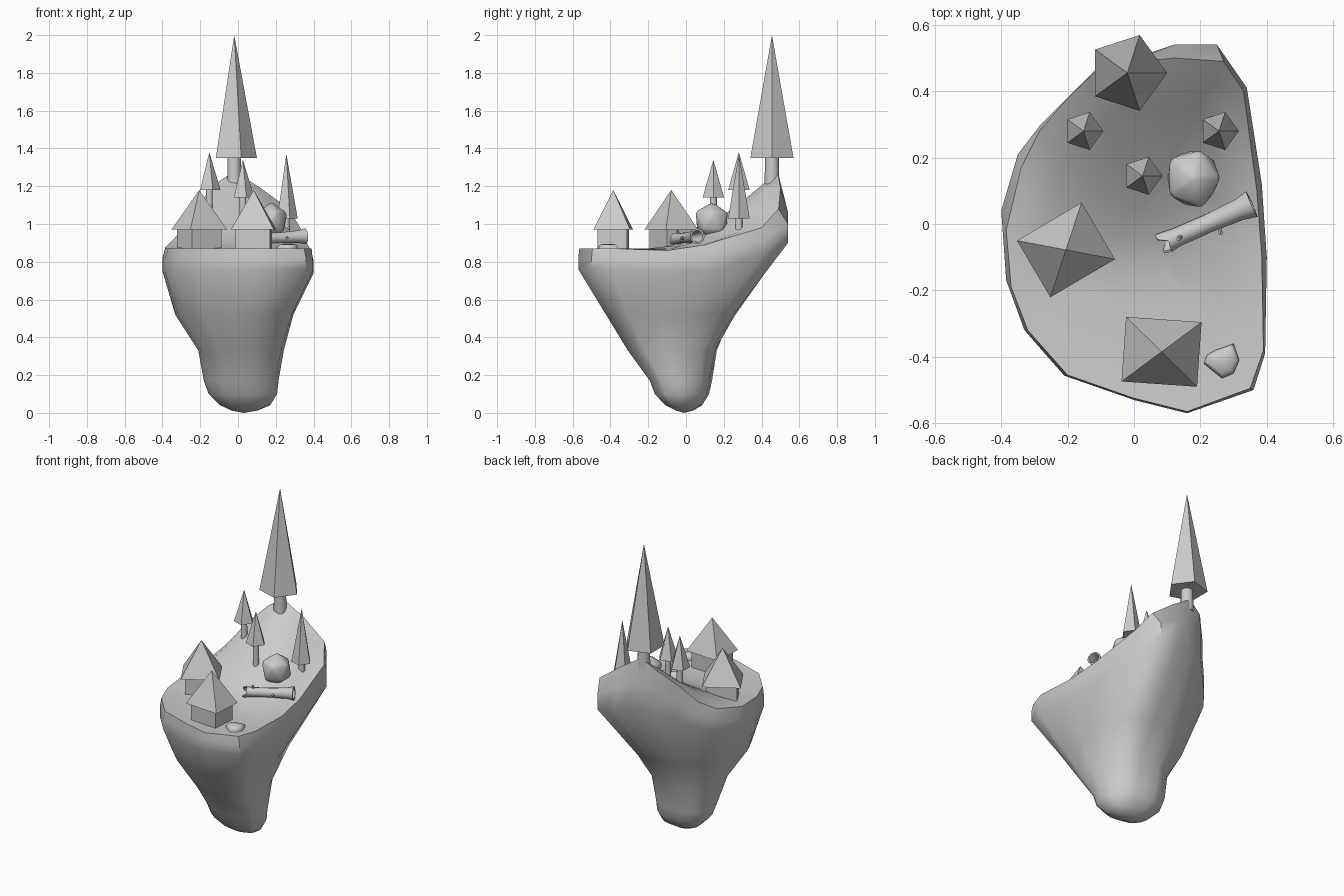
import bpy, bmesh, math, random
from mathutils import Vector, Matrix

random.seed(4)
cube = bpy.data.objects.get("Cube")
if cube:
    bpy.data.objects.remove(cube)

grey = bpy.data.materials.new("plain_grey")
grey.use_nodes = True
COLOUR = (0.6, 0.6, 0.6, 1)
grey.diffuse_color = COLOUR
grey.node_tree.nodes["Principled BSDF"].inputs["Base Color"].default_value = COLOUR


def finish(name, bm, smooth=None):
    """Turn a bmesh into an object, optionally smooth below an angle."""
    bmesh.ops.recalc_face_normals(bm, faces=bm.faces)
    mesh = bpy.data.meshes.new(name)
    bm.to_mesh(mesh)
    bm.free()
    mesh.materials.append(grey)
    ob = bpy.data.objects.new(name, mesh)
    bpy.context.collection.objects.link(ob)
    if smooth:
        bpy.ops.object.select_all(action='DESELECT')
        ob.select_set(True)
        bpy.context.view_layer.objects.active = ob
        bpy.ops.object.shade_smooth_by_angle(angle=math.radians(smooth))
    return ob


def loft(bm, rings, closed=False):
    """Skin a list of rings; a one-point ring makes a fan."""
    rows = [[bm.verts.new(p) for p in ring] for ring in rings]
    pairs = list(zip(rows, rows[1:])) + ([(rows[-1], rows[0])] if closed else [])
    for a, b in pairs:
        n = max(len(a), len(b))
        for i in range(n):
            j = (i + 1) % n
            if len(a) == 1:
                bm.faces.new((a[0], b[i], b[j]))
            elif len(b) == 1:
                bm.faces.new((a[i], a[j], b[0]))
            else:
                bm.faces.new((a[i], a[j], b[j], b[i]))


# Floating island: sloping rim, wide shoulder below it, rounded root
rim = [(.16, -.565, .87), (.35, -.495, .87), (.39, -.38, .87), (.385, -.1, .86),
       (.37, .1, .89), (.33, .4, .98), (.27, .49, 1.08), (.12, .5, 1.19),
       (-.02, .485, 1.28), (-.11, .465, 1.22), (-.2, .38, 1.12), (-.285, .28, .99),
       (-.34, .17, .92), (-.385, -.02, .875), (-.37, -.19, .87), (-.32, -.32, .87),
       (-.2, -.455, .87), (0, -.525, .87)]
shoulder = [(.16, -.57, .76), (.36, -.5, .76), (.395, -.39, .75), (.4, -.1, .74),
            (.385, .12, .75), (.34, .41, .84), (.25, .54, .9), (.12, .54, .91),
            (0, .5, .93), (-.11, .47, .93), (-.2, .38, .88), (-.285, .295, .83),
            (-.35, .21, .8), (-.4, .04, .75), (-.385, -.17, .75), (-.33, -.32, .75),
            (-.21, -.457, .75), (0, -.53, .75)]
# z, x min, x max, y min, y max, roundness
levels = [(.012, -.03, .1, -.05, .035, 1), (.04, -.09, .165, -.105, .08, 1),
          (.1, -.15, .2, -.16, .115, 1), (.17, -.175, .207, -.185, .13, 1),
          (.33, -.205, .235, -.3, .16, .8), (.52, -.33, .29, -.42, .265, .25)]


def squeeze(z, xa, xb, ya, yb, rounding):
    """Fit the outline into the extents, blended to a slightly skewed ellipse."""
    ring = []
    for x, y, _ in shoulder:
        flat = Vector((x / .4, (y + .015) / .555))
        oval = flat.normalized()
        oval *= 1 + .35 * max(0, -oval.x * oval.y)
        flat = flat.lerp(oval, rounding)
        ring.append(((xa + xb + flat.x * (xb - xa)) / 2, (ya + yb + flat.y * (yb - ya)) / 2, z))
    return ring


def ground(x, y):
    """Height of the turf: a ridge climbing to the back."""
    climb = max(0, (y + .15) / .63) ** 1.35
    return .863 + .41 * climb * max(.1, 1 - ((x + .03) / .4) ** 2)


def inner(k):
    return [(x * k, y * k, ground(x * k, y * k)) for x, y, _ in rim]


upright = [(s[0], s[1], s[2] + .55 * (r[2] - s[2])) for s, r in zip(shoulder, rim)]
bm = bmesh.new()
loft(bm, [[(.03, -.01, 0)]] + [squeeze(*lv) for lv in levels] + [shoulder, upright, rim]
     + [inner(k) for k in (.85, .7, .5, .3, .12)] + [[(0, 0, ground(0, 0))]])
finish("island", bm, 45)


# Trees: pointed five-sided crown on a short trunk
def tree(name, x, y, base, tip, r, trunk):
    bm = bmesh.new()
    angles = [math.tau * i / 5 for i in range(5)]
    loft(bm, [[(x, y, base)],
              [(x + r * math.cos(a), y + r * math.sin(a), base) for a in angles],
              [(x, y, tip)]])
    finish(name + "_crown", bm)
    bm = bmesh.new()
    top, foot = base + .01, ground(x, y) - .04
    bmesh.ops.create_cone(bm, cap_ends=True, segments=10, radius1=trunk * 1.1, radius2=trunk,
                          depth=top - foot,
                          matrix=Matrix.Translation((x, y, (top + foot) / 2)))
    finish(name + "_trunk", bm, 40)


tree("tall_tree", -.02, .455, 1.35, 2, .12, .036)
tree("left_tree", .256, .28, 1.03, 1.37, .06, .018)
tree("right_tree", -.152, .28, 1.18, 1.38, .06, .018)
tree("middle_tree", .026, .145, 1.14, 1.34, .06, .018)


# Houses: box with an overhanging pyramid roof
def house(name, x, y, w, d, turn):
    place = Matrix.Translation((x, y, 0)) @ Matrix.Rotation(math.radians(turn), 4, 'Z')

    def rect(k, z):
        return [place @ Vector((sx * w * k / 2, sy * d * k / 2, z))
                for sx, sy in ((-1, -1), (1, -1), (1, 1), (-1, 1))]

    for part, rings in (("walls", [[place @ Vector((0, 0, .84))], rect(.8, .84),
                                   rect(.8, .98), [place @ Vector((0, 0, .98))]]),
                        ("roof", [[place @ Vector((0, 0, .97))], rect(1, .97),
                                  [place @ Vector((0, 0, 1.18))]])):
        bm = bmesh.new()
        loft(bm, rings)
        finish(name + "_" + part, bm)


house("front_house", .083, -.385, .228, .195, -4)
house("side_house", -.205, -.078, .226, .198, 30.5)

# Boulder: blocky lump with softened edges
bm = bmesh.new()
bmesh.ops.create_icosphere(bm, subdivisions=1, radius=1)
for v in bm.verts:
    v.co *= random.uniform(.95, 1.12)
    v.co = Vector((.178 + v.co.x * .089, .14 + v.co.y * .097, 1.013 + v.co.z * .104))
bmesh.ops.bevel(bm, geom=bm.edges[:], offset=.008, segments=1, affect='EDGES', profile=.5)
finish("boulder", bm, 40)

# Hollow fallen log: flared at one end, ragged at the other, with stubs
start, end = Vector((.095, -.055, .92)), Vector((.355, .06, .935))
turn = (end - start).to_track_quat('Z', 'Y')
length = (end - start).length
bm = bmesh.new()
profile = [(0, .034), (.12, .029), (.5, .028), (.85, .033), (1, .042),
           (1, .032), (.85, .023), (.12, .021), (0, .026)]
sides = 12
rag = [random.uniform(-.025, .015) for i in range(sides)]
rings = []
for t, r in profile:
    rings.append([start + turn @ Vector((r * math.cos(i * math.tau / sides),
                                         r * math.sin(i * math.tau / sides),
                                         t * length + (rag[i] if t == 0 else 0)))
                  for i in range(sides)])
loft(bm, rings, closed=True)
finish("fallen_log", bm, 40)
for name, t, way in (("lower_stub", .62, (.1, -1, -.1)), ("upper_stub", .2, (-.3, -.3, 1))):
    bm = bmesh.new()
    way = Vector(way).normalized()
    bmesh.ops.create_cone(bm, cap_ends=True, segments=6, radius1=.009, radius2=.006, depth=.04,
                          matrix=Matrix.Translation(start.lerp(end, t) + way * .028)
                          @ way.to_track_quat('Z', 'Y').to_matrix().to_4x4())
    finish(name, bm, 40)

# Flat stone at the front edge
bm = bmesh.new()
outline = [(.21, -.42), (.265, -.465), (.3, -.45), (.317, -.41), (.3, -.36), (.275, -.37),
           (.245, -.38), (.22, -.395)]


def stone_ring(k, z):
    return [(.264 + (x - .264) * k, -.411 + (y + .411) * k, z) for x, y in outline]


loft(bm, [stone_ring(1, .85), stone_ring(1, .88), stone_ring(.75, .892), [(.264, -.411, .895)]])
finish("flat_stone", bm, 50)
